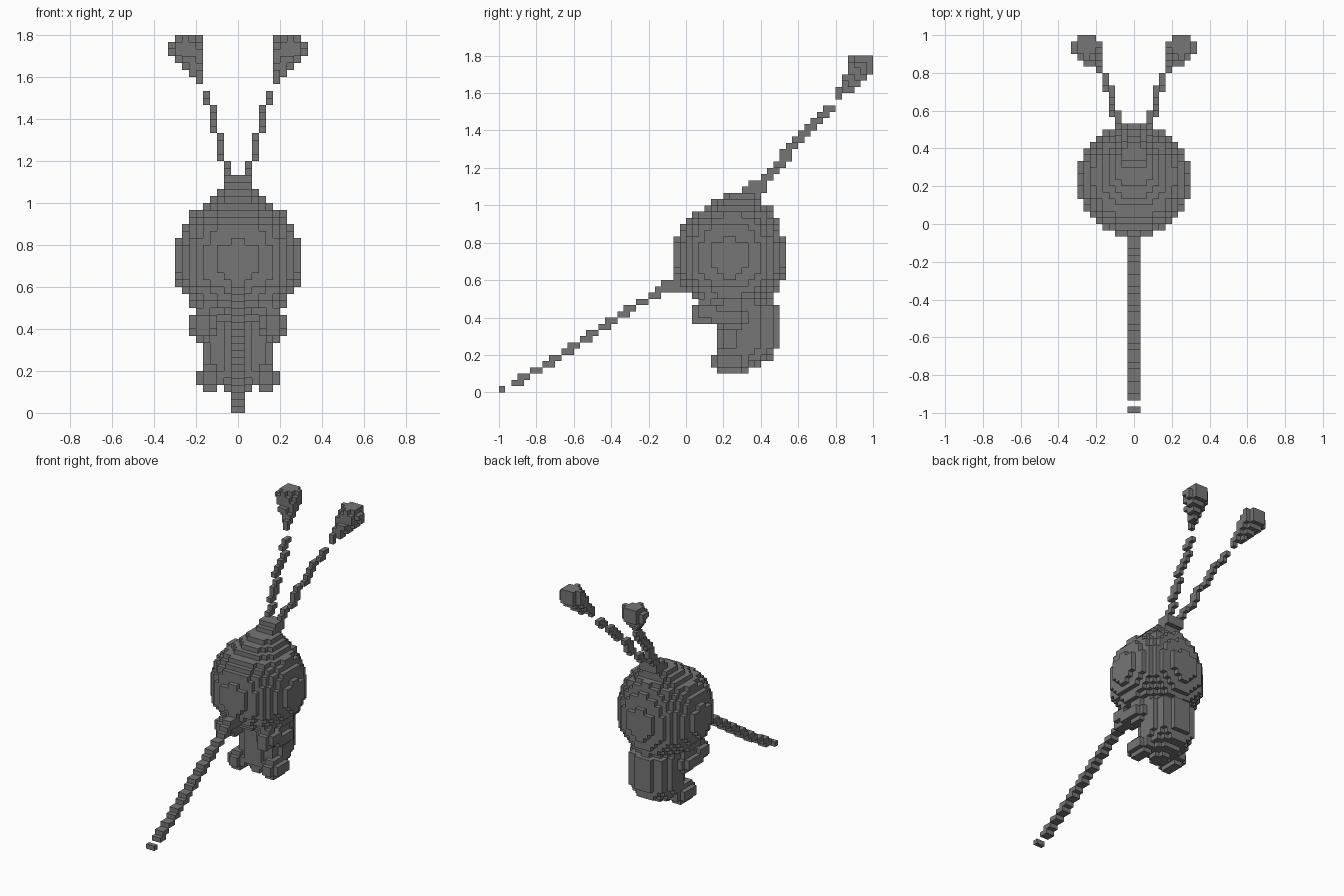
import bpy, bmesh
from math import floor, ceil
from mathutils import Vector

cube = bpy.data.objects.get("Cube")
if cube:
    bpy.data.objects.remove(cube)

UNIT = 1 / 30  # size of one block

grey = bpy.data.materials.new("dark_grey")
grey.use_nodes = True
grey.diffuse_color = (0.18, 0.18, 0.18, 1)
grey.node_tree.nodes["Principled BSDF"].inputs["Base Color"].default_value = grey.diffuse_color


def build(name, cells):
    """Outer skin of a set of blocks."""
    bm = bmesh.new()
    corners = {}

    def corner(p):
        if p not in corners:
            corners[p] = bm.verts.new([c * UNIT for c in p])
        return corners[p]

    for cell in cells:
        for axis in range(3):
            for side in (0, 1):
                near = list(cell)
                near[axis] += 2 * side - 1
                if tuple(near) in cells:
                    continue
                u, v = (axis + 1) % 3, (axis + 2) % 3
                quad = []
                for a, b in ((0, 0), (1, 0), (1, 1), (0, 1)):
                    p = list(cell)
                    p[axis] += side
                    p[u] += a
                    p[v] += b
                    quad.append(corner(tuple(p)))
                bm.faces.new(quad if side else quad[::-1])
    mesh = bpy.data.meshes.new(name)
    bm.to_mesh(mesh)
    bm.free()
    mesh.materials.append(grey)
    obj = bpy.data.objects.new(name, mesh)
    bpy.context.collection.objects.link(obj)


def pair(name, cells):
    build("left_" + name, cells)
    build("right_" + name, {(-1 - x, y, z) for x, y, z in cells})


def stacked(rings):
    """Round slices; each ring is height, centre y, radius."""
    cells = set()
    for (z0, c0, r0), (z1, c1, r1) in zip(rings, rings[1:] + rings[-1:]):
        for z in range(z0, max(z1, z0 + 1)):
            t = (z - z0) / max(z1 - z0, 1)
            c, r = c0 + (c1 - c0) * t, r0 + (r1 - r0) * t
            n = ceil(r) + 1
            cells |= {(x, y, z) for x in range(-n, n)
                      for y in range(floor(c) - n, ceil(c) + n)
                      if (x + .5) ** 2 + (y + .5 - c) ** 2 <= r * r}
    return cells


def tube(start, end, r0, r1):
    """Blocks near a tapered segment."""
    a, b = Vector(start), Vector(end)
    d = b - a
    lo = [floor(min(p, q) - max(r0, r1)) for p, q in zip(a, b)]
    hi = [ceil(max(p, q) + max(r0, r1)) for p, q in zip(a, b)]
    cells = set()
    for x in range(lo[0], hi[0]):
        for y in range(lo[1], min(hi[1], 30)):
            for z in range(lo[2], min(hi[2], 54)):
                p = Vector((x + .5, y + .5, z + .5))
                t = min(1, max(0, (p - a).dot(d) / d.length_squared))
                if (p - a - d * t).length <= r0 + (r1 - r0) * t:
                    cells.add((x, y, z))
    return cells


# Round head drawn up to a point that leans back
build("head", stacked([(13, 8, 4.5), (15, 7.4, 6.8), (18, 7, 8.6), (20, 7, 9), (23, 7, 9),
                       (24, 7, 8.6), (26, 7, 8), (28, 7.5, 6.8), (29, 8.2, 5.4), (30, 8.2, 4.2),
                       (31, 9, 3.2), (32, 11, 2.2), (33, 11.5, 1.9)]))

# Small body
build("body", stacked([(3, 8, 1.6), (4, 9, 3.5), (5, 9.5, 4.3), (7, 10, 5.1),
                       (13, 10, 5.1), (14, 9, 4.6), (15, 9, 4.6)]))

# Arms reaching forward, and feet
pair("arm", tube((4.7, 8, 12), (5, 2.7, 12.8), 2, 1.9))
pair("foot", tube((4, 8, 5), (4, 6, 5), 2.1, 2.1))

# Long straight snout sloping down to the ground
snout = {(x, -30, 0) for x in (-1, 0)}
for z in range(1, 18):
    y0 = round(-29.6 + 1.54 * z)
    snout |= {(x, y, z) for x in (-1, 0) for y in (y0, y0 + 1)}
snout |= {(x, y, z) for x in (-1, 0) for y in range(-4, 0) for z in (16, 17)}
build("snout", snout)

# Antennae with swollen tips
stalk = set()
for z in range(33, 46):
    x, y = floor(1.2 + .27 * (z - 33)), floor(12.3 + .9 * (z - 34))
    stalk |= {(x, y, z), (x, y + 1, z)}
pair("antenna", stalk)
pair("antenna_tip", tube((5.5, 24.5, 47.5), (7.4, 28.2, 52.3), .5, 2.3))
